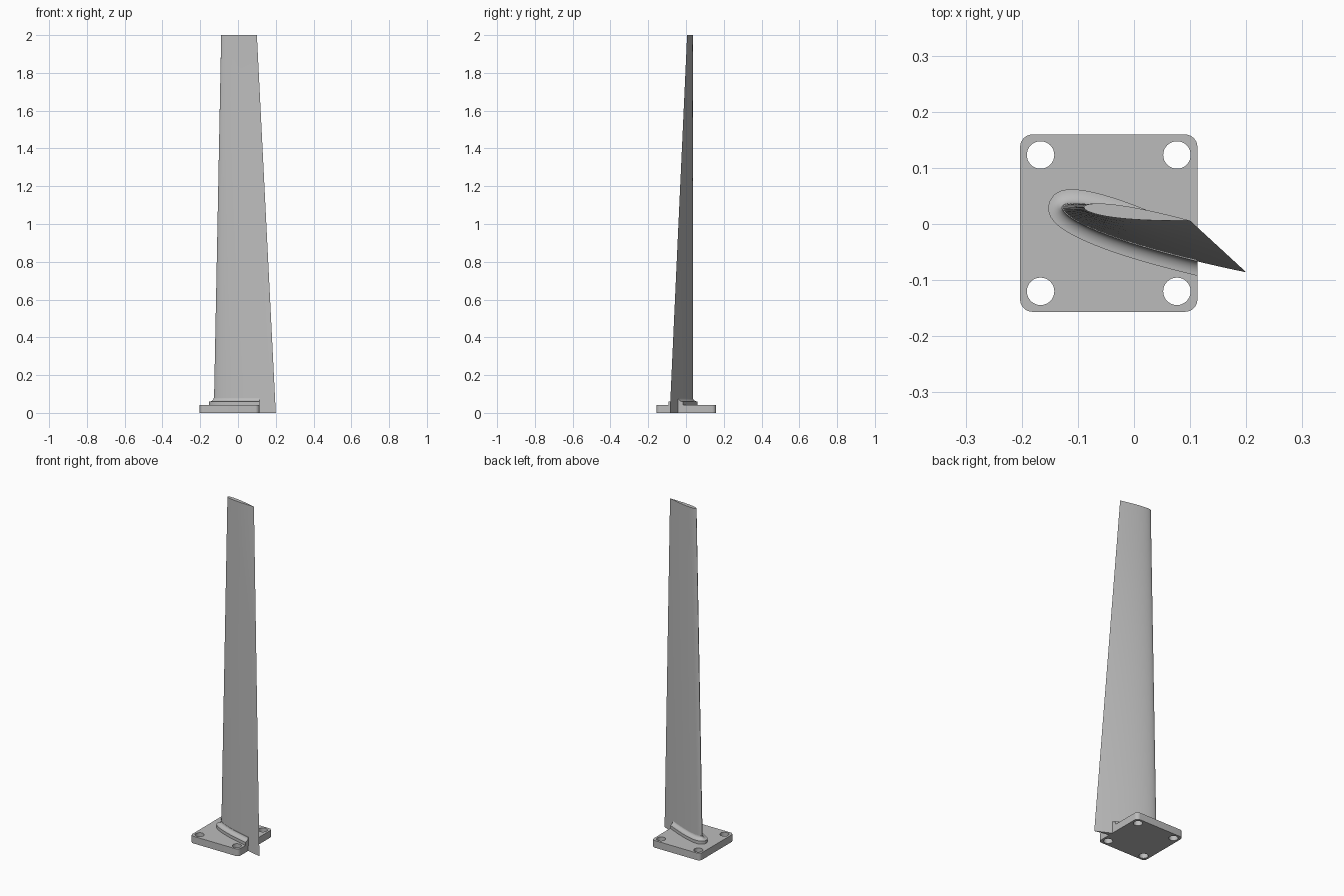
import bpy, bmesh
from math import sin, cos, pi
from mathutils import Vector

cube = bpy.data.objects.get("Cube")
if cube:
    bpy.data.objects.remove(cube, do_unlink=True)

metal = bpy.data.materials.new("light grey metal")
metal.use_nodes = True
GREY = (0.5, 0.5, 0.5, 1)
metal.diffuse_color = GREY
metal.node_tree.nodes["Principled BSDF"].inputs["Base Color"].default_value = GREY

ROOT = (Vector((-0.128, 0.031)), Vector((0.2, -0.086)))
TIP = (Vector((-0.089, 0.03)), Vector((0.1, 0.006)))
HEIGHT, PLATE_TOP, PLATE_EDGE = 2.0, 0.042, 0.113
SIDE = 32  # segments along each side of the wing section


def half_thickness(u):
    return 0.6 * (0.2969 * u ** 0.5 - 0.126 * u - 0.3516 * u**2
                  + 0.2843 * u**3 - 0.1036 * u**4)


def section(t, offset=0.0):
    """Symmetric wing section at height fraction t, grown outward by offset."""
    nose, tail = ROOT[0].lerp(TIP[0], t), ROOT[1].lerp(TIP[1], t)
    chord = tail - nose
    normal = Vector((-chord.y, chord.x))
    pts = []
    for i in range(2 * SIDE):
        a = pi * i / SIDE
        u = (1 + cos(a)) / 2
        side = 1 if i < SIDE else -1
        pts.append(nose + chord * u + normal * side * half_thickness(u))
    grown = []
    for i, p in enumerate(pts):
        d = pts[(i + 1) % len(pts)] - pts[i - 1]
        grown.append(p + Vector((d.y, -d.x)).normalized() * offset)
    return grown


def loft(bm, rings):
    """Skin a stack of (points, z) rings into a closed solid."""
    loops = [[bm.verts.new((p.x, p.y, z)) for p in pts] for pts, z in rings]
    n = len(loops[0])
    for low, high in zip(loops, loops[1:]):
        for i in range(n):
            j = (i + 1) % n
            bm.faces.new((low[i], low[j], high[j], high[i]))
    bm.faces.new(loops[0][::-1])
    bm.faces.new(loops[-1])


def finish(obj):
    obj.data.materials.clear()
    obj.data.materials.append(metal)
    bpy.ops.object.select_all(action="DESELECT")
    obj.select_set(True)
    bpy.context.view_layer.objects.active = obj
    bpy.ops.object.shade_smooth_by_angle(angle=pi / 6)


def mesh_object(name, bm):
    bmesh.ops.recalc_face_normals(bm, faces=bm.faces)
    mesh = bpy.data.meshes.new(name)
    bm.to_mesh(mesh)
    bm.free()
    obj = bpy.data.objects.new(name, mesh)
    bpy.context.collection.objects.link(obj)
    finish(obj)


# Tapered, twisted blade
bm = bmesh.new()
loft(bm, [(section(k / 8), HEIGHT * k / 8) for k in range(9)])
mesh_object("blade", bm)

# Raised collar with a concave fillet, trimmed flush with the plate edge
bm = bmesh.new()
WIDTH, STEP, RISE = 0.025, 0.06, 0.02
rings = [(section(0, WIDTH), PLATE_TOP - 0.01)]
for k in range(9):
    a = pi / 2 * k / 8
    rings.append((section(0, WIDTH * (1 - sin(a))), STEP + RISE * (1 - cos(a))))
loft(bm, rings)
cut = bmesh.ops.bisect_plane(bm, geom=bm.verts[:] + bm.edges[:] + bm.faces[:],
                             plane_co=(PLATE_EDGE, 0, 0), plane_no=(1, 0, 0),
                             clear_outer=True)
bmesh.ops.contextual_create(
    bm, geom=[e for e in cut["geom_cut"] if isinstance(e, bmesh.types.BMEdge)])
mesh_object("root_collar", bm)

# Mounting plate with rounded corners and four bolt holes
CENTRE = Vector((-0.045, 0.0015))
HALF, CORNER, BOLT, HOLE = 0.158, 0.022, 0.1215, 0.0245
curve = bpy.data.curves.new("mounting_plate", "CURVE")
curve.dimensions = "2D"
curve.fill_mode = "BOTH"
curve.extrude = PLATE_TOP / 2


def outline(pts):
    spline = curve.splines.new("POLY")
    spline.points.add(len(pts) - 1)
    for point, p in zip(spline.points, pts):
        point.co = (p.x, p.y, 0, 1)
    spline.use_cyclic_u = True


def arc(centre, radius, start, sweep, steps):
    return [centre + radius * Vector((cos(start + sweep * k / steps),
                                      sin(start + sweep * k / steps)))
            for k in range(steps + 1)]


border = []
for q, (sx, sy) in enumerate([(1, 1), (-1, 1), (-1, -1), (1, -1)]):
    corner = CENTRE + Vector((sx, sy)) * (HALF - CORNER)
    border += arc(corner, CORNER, q * pi / 2, pi / 2, 8)
    outline(arc(CENTRE + Vector((sx, sy)) * BOLT, HOLE, 0, 2 * pi, 32)[:-1])
outline(border)

plate = bpy.data.objects.new("mounting_plate", curve)
plate.location.z = PLATE_TOP / 2
bpy.context.collection.objects.link(plate)
bpy.ops.object.select_all(action="DESELECT")
plate.select_set(True)
bpy.context.view_layer.objects.active = plate
bpy.ops.object.convert(target="MESH")
finish(bpy.context.view_layer.objects.active)
